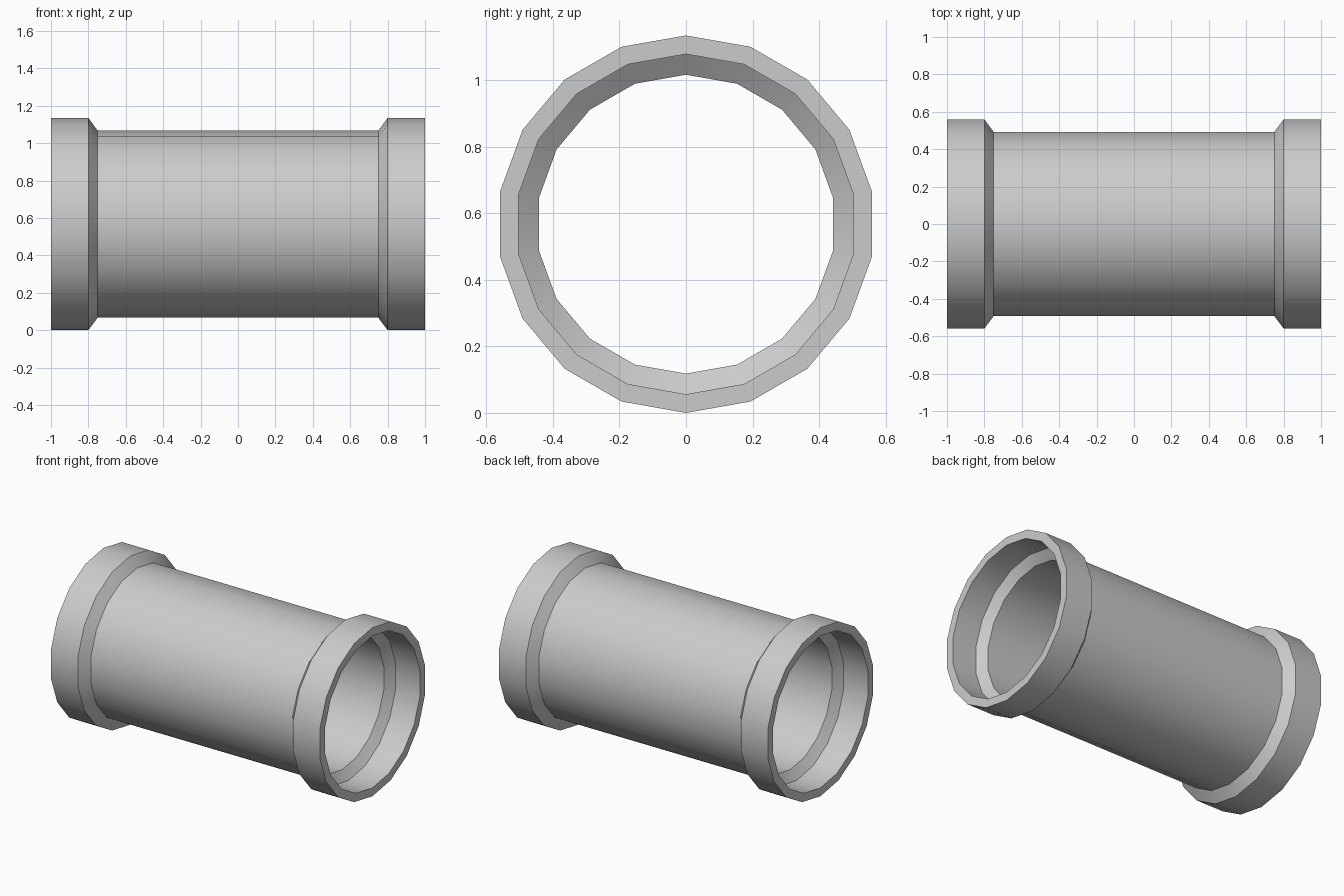
import bpy, bmesh
from math import sin, cos, radians, tau

if "Cube" in bpy.data.objects:
    bpy.data.objects.remove(bpy.data.objects["Cube"])

SIDES = 18
CENTRE_Z = 0.567

# Closed wall section (x, radius): outer skin, then the bore, right half first
outer = [(0.75, 0.50), (0.80, 0.567), (1.0, 0.567)]
inner = [(1.0, 0.511), (0.82, 0.511), (0.775, 0.449)]
half = outer + inner
profile = half + [(-x, r) for x, r in reversed(half)]

# Revolve the section around the x axis
bm = bmesh.new()
rings = []
for i in range(SIDES):
    a = tau * i / SIDES
    rings.append([bm.verts.new((x, r * sin(a), CENTRE_Z + r * cos(a))) for x, r in profile])
n = len(profile)
for i in range(SIDES):
    a, b = rings[i], rings[(i + 1) % SIDES]
    for j in range(n):
        k = (j + 1) % n
        bm.faces.new((a[j], a[k], b[k], b[j]))
bmesh.ops.recalc_face_normals(bm, faces=bm.faces)
mesh = bpy.data.meshes.new("pipe_with_collars")
bm.to_mesh(mesh)
bm.free()

pipe = bpy.data.objects.new("pipe_with_collars", mesh)
bpy.context.collection.objects.link(pipe)

# Smooth barrel, sharp collar edges
bpy.context.view_layer.objects.active = pipe
pipe.select_set(True)
bpy.ops.object.shade_smooth_by_angle(angle=radians(30))
